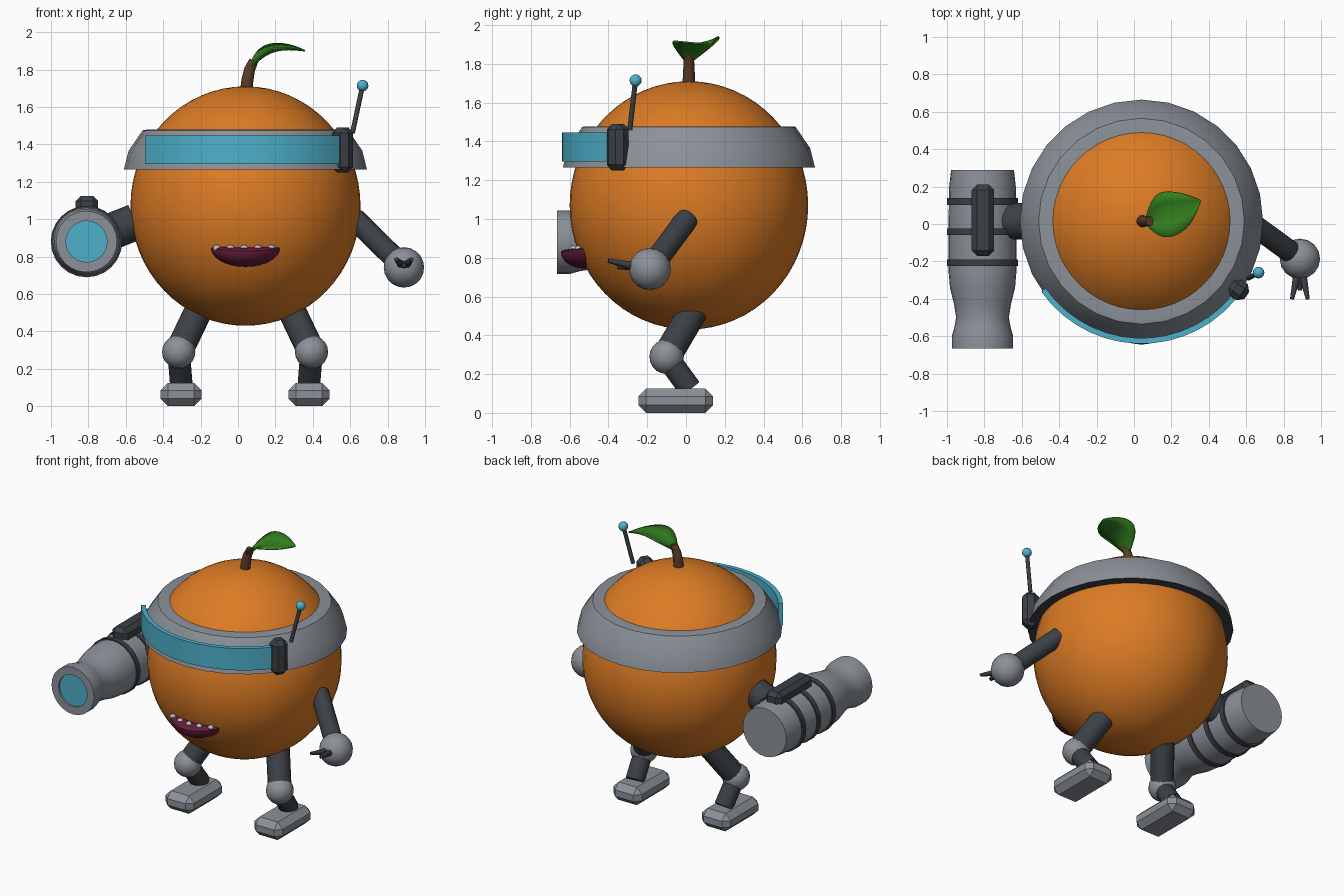
import bpy, bmesh, math
from mathutils import Vector

if "Cube" in bpy.data.objects:
    bpy.data.objects.remove(bpy.data.objects["Cube"])


def material(name, rgb):
    m = bpy.data.materials.new(name)
    m.diffuse_color = (*rgb, 1)
    m.use_nodes = True
    m.node_tree.nodes["Principled BSDF"].inputs["Base Color"].default_value = m.diffuse_color
    return m


ORANGE = material("orange peel", (0.72, 0.20, 0.018))
GREY = material("light grey metal", (0.26, 0.285, 0.32))
DARK = material("dark grey metal", (0.045, 0.052, 0.06))
CYAN = material("cyan glass", (0.075, 0.44, 0.60))
GREEN = material("leaf green", (0.035, 0.23, 0.015))
BROWN = material("stem brown", (0.10, 0.045, 0.022))
MAROON = material("lip maroon", (0.14, 0.012, 0.045))
WHITE = material("tooth grey", (0.50, 0.52, 0.54))

CX, CY = 0.04, 0.015  # vertical axis of the fruit


def finish(name, bm, mats, angle=35):
    bmesh.ops.recalc_face_normals(bm, faces=bm.faces)
    me = bpy.data.meshes.new(name)
    bm.to_mesh(me)
    bm.free()
    ob = bpy.data.objects.new(name, me)
    bpy.context.collection.objects.link(ob)
    for m in mats if isinstance(mats, (list, tuple)) else [mats]:
        me.materials.append(m)
    bpy.ops.object.select_all(action='DESELECT')
    ob.select_set(True)
    bpy.context.view_layer.objects.active = ob
    bpy.ops.object.shade_smooth_by_angle(angle=math.radians(angle))
    return ob


def ball(name, loc, radii, mat, seg=16, rings=10):
    bm = bmesh.new()
    bmesh.ops.create_uvsphere(bm, u_segments=seg, v_segments=rings, radius=1)
    bmesh.ops.scale(bm, verts=bm.verts, vec=radii)
    bmesh.ops.translate(bm, verts=bm.verts, vec=loc)
    return finish(name, bm, mat)


def rod(name, a, b, r1, mat, r2=None, seg=16):
    a, b = Vector(a), Vector(b)
    bm = bmesh.new()
    bmesh.ops.create_cone(bm, cap_ends=True, segments=seg, radius1=r1,
                          radius2=r1 if r2 is None else r2, depth=(b - a).length)
    rot = Vector((0, 0, 1)).rotation_difference(b - a).to_matrix()
    bmesh.ops.rotate(bm, verts=bm.verts, matrix=rot)
    bmesh.ops.translate(bm, verts=bm.verts, vec=(a + b) / 2)
    return finish(name, bm, mat, 46)


def box(name, loc, size, bevel, mat, turn=0):
    bm = bmesh.new()
    bmesh.ops.create_cube(bm, size=1)
    bmesh.ops.scale(bm, verts=bm.verts, vec=size)
    bmesh.ops.bevel(bm, geom=bm.edges[:], offset=bevel, segments=1, affect='EDGES')
    ob = finish(name, bm, mat, 20)
    ob.location, ob.rotation_euler.z = loc, turn
    return ob


def lathe(name, profile, centre, axis, mats, seg=32, start=0, end=360, closed=False):
    """Revolve (radius, height) points about the z or y axis."""
    full = end - start == 360
    bm = bmesh.new()
    rows = []
    for i in range(seg if full else seg + 1):
        t = math.radians(start + (end - start) * i / seg)
        row = []
        for r, h in profile:
            u, v = r * math.cos(t), r * math.sin(t)
            p = (u, v, h) if axis == 'z' else (u, h, v)
            row.append(bm.verts.new(Vector(p) + Vector(centre)))
        rows.append(row)
    n = len(profile)
    for i in range(seg):
        a, b = rows[i], rows[(i + 1) % len(rows)]
        for j in range(n if closed else n - 1):
            k = (j + 1) % n
            bm.faces.new((a[j], a[k], b[k], b[j]))
    if closed and not full:
        bm.faces.new(rows[0])
        bm.faces.new(rows[-1])
    bmesh.ops.remove_doubles(bm, verts=bm.verts, dist=1e-5)
    return finish(name, bm, mats)


# Fruit body
ball("body", (CX, CY, 1.07), (0.615, 0.615, 0.64), ORANGE, 48, 32)

# Head band with dark underside
band = lathe("head_band", [(0.56, 1.265), (0.65, 1.265), (0.625, 1.365), (0.55, 1.475),
                           (0.53, 1.478), (0.46, 1.478)],
             (CX, CY, 0), 'z', [GREY, DARK], 28, closed=True)
for f in band.data.polygons:
    if f.normal.z < -0.9:
        f.material_index = 1

# Curved visor glass
lathe("visor", [(0.625, 1.295), (0.655, 1.295), (0.655, 1.447), (0.625, 1.447)],
      (CX, CY, 0), 'z', CYAN, 14, 215, 320, closed=True)

# Ear unit and antenna
box("ear_unit", (0.56, -0.352, 1.37), (0.105, 0.105, 0.24), 0.03, DARK, math.radians(-35))
rod("antenna", (0.612, -0.29, 1.46), (0.663, -0.262, 1.70), 0.013, DARK, seg=8)
ball("antenna_tip", (0.666, -0.26, 1.714), (0.031,) * 3, CYAN)

# Bent stem
stem_path = [(0.045, CY, 1.68, 0.034), (0.05, CY, 1.74, 0.031),
             (0.062, CY, 1.80, 0.028), (0.085, CY, 1.85, 0.024)]
bm = bmesh.new()
rings = [[bm.verts.new((x + r * math.cos(t * math.pi / 6), y + r * math.sin(t * math.pi / 6),
                        z - 0.3 * r * math.cos(t * math.pi / 6))) for t in range(12)]
         for x, y, z, r in stem_path]
for a, b in zip(rings, rings[1:]):
    for i in range(12):
        bm.faces.new((a[i], a[i - 1], b[i - 1], b[i]))
bm.faces.new(rings[0])
bm.faces.new(rings[-1])
finish("stem", bm, BROWN)

# Folded leaf: stations of front edge, midrib and back edge
stations = [  # front x y z, midrib x y z, back x y z
    (0.06, 0.00, 1.81, 0.06, 0.015, 1.80, 0.06, 0.03, 1.82),
    (0.10, -0.045, 1.87, 0.105, 0.03, 1.83, 0.085, 0.12, 1.885),
    (0.15, -0.07, 1.91, 0.145, 0.05, 1.862, 0.13, 0.17, 1.93),
    (0.21, -0.07, 1.922, 0.20, 0.07, 1.893, 0.20, 0.172, 1.947),
    (0.28, -0.03, 1.918, 0.27, 0.09, 1.905, 0.27, 0.16, 1.938),
    (0.33, 0.04, 1.91, 0.325, 0.105, 1.905, 0.325, 0.14, 1.92),
    (0.357, 0.12, 1.904, 0.36, 0.124, 1.904, 0.357, 0.128, 1.904)]
bm = bmesh.new()
grid = [[bm.verts.new(s[k:k + 3]) for k in (0, 3, 6)] for s in stations]
for a, b in zip(grid, grid[1:]):
    for j in (0, 1):
        bm.faces.new((a[j], b[j], b[j + 1], a[j + 1]))
leaf = finish("leaf", bm, GREEN, 60)
sub = leaf.modifiers.new("smooth", 'SUBSURF')
sub.levels = sub.render_levels = 1
thick = leaf.modifiers.new("thickness", 'SOLIDIFY')
thick.thickness = 0.008

# Lower lip: a half ellipsoid with a flattened top
bm = bmesh.new()
bmesh.ops.create_uvsphere(bm, u_segments=24, v_segments=16, radius=1)
for v in bm.verts:
    x, y, z = v.co
    z *= 0.02 if z > 0 else 0.085
    v.co = (CX + 0.19 * x, -0.525 + 0.12 * y + 0.03 * x * x, 0.83 + z + 0.015 * x * x)
finish("lip", bm, MAROON)

# Teeth
for i in range(5):
    d = (i - 2) * 0.073
    ball("tooth", (0.033 + d, -0.588 + d * d * 1.5, 0.845), (0.021, 0.018, 0.018), WHITE, 10, 6)

# Clawed arm
HAND = Vector((0.887, -0.186, 0.742))
rod("claw_arm", (0.625, 0.005, 1.0), HAND, 0.06, DARK)
ball("hand", HAND, (0.108,) * 3, GREY)
for dx, dy, dz in ((-0.042, -0.215, 0.043), (0.042, -0.215, 0.043), (0, -0.17, 0.01)):
    rod("claw", HAND + Vector((dx * 0.35, -0.085, 0.015)), HAND + Vector((dx, dy, dz)),
        0.022, DARK, 0.011, 8)

# Cannon arm
rod("cannon_arm", (-0.55, 0.015, 0.985), (-0.76, 0.015, 0.90), 0.098, DARK)

# Cannon barrel, muzzle glass and straps
CANNON = (-0.81, 0, 0.88)
lathe("cannon", [(0, 0.29), (0.168, 0.29), (0.178, 0.2), (0.182, 0.0), (0.182, -0.25),
                 (0.174, -0.34), (0.152, -0.43), (0.141, -0.5), (0.15, -0.55), (0.164, -0.6),
                 (0.164, -0.665), (0.11, -0.665), (0.11, -0.645), (0, -0.645)],
      CANNON, 'y', GREY, 24)
rod("muzzle_glass", (-0.81, -0.652, 0.88), (-0.81, -0.64, 0.88), 0.11, CYAN, seg=24)
for y in (0.12, -0.042, -0.207):
    lathe("cannon_strap", [(0.17, y - 0.018), (0.191, y - 0.018), (0.191, y + 0.018),
                           (0.17, y + 0.018)], CANNON, 'y', DARK, 24, closed=True)
box("cannon_rail", (-0.808, 0.02, 1.075), (0.12, 0.38, 0.10), 0.028, DARK)

# Legs, mirrored about the middle
MID = 0.038
for s in (-1, 1):
    knee = (MID + s * 0.355, -0.10, 0.29)
    rod("thigh", (MID + s * 0.245, 0.035, 0.52), knee, 0.075, DARK)
    ball("knee", knee, (0.089,) * 3, GREY)
    rod("shin", knee, (MID + s * 0.342, 0.02, 0.125), 0.061, DARK)
    box("foot", (MID + s * 0.342, -0.053, 0.0625), (0.22, 0.385, 0.125), 0.04, GREY)
